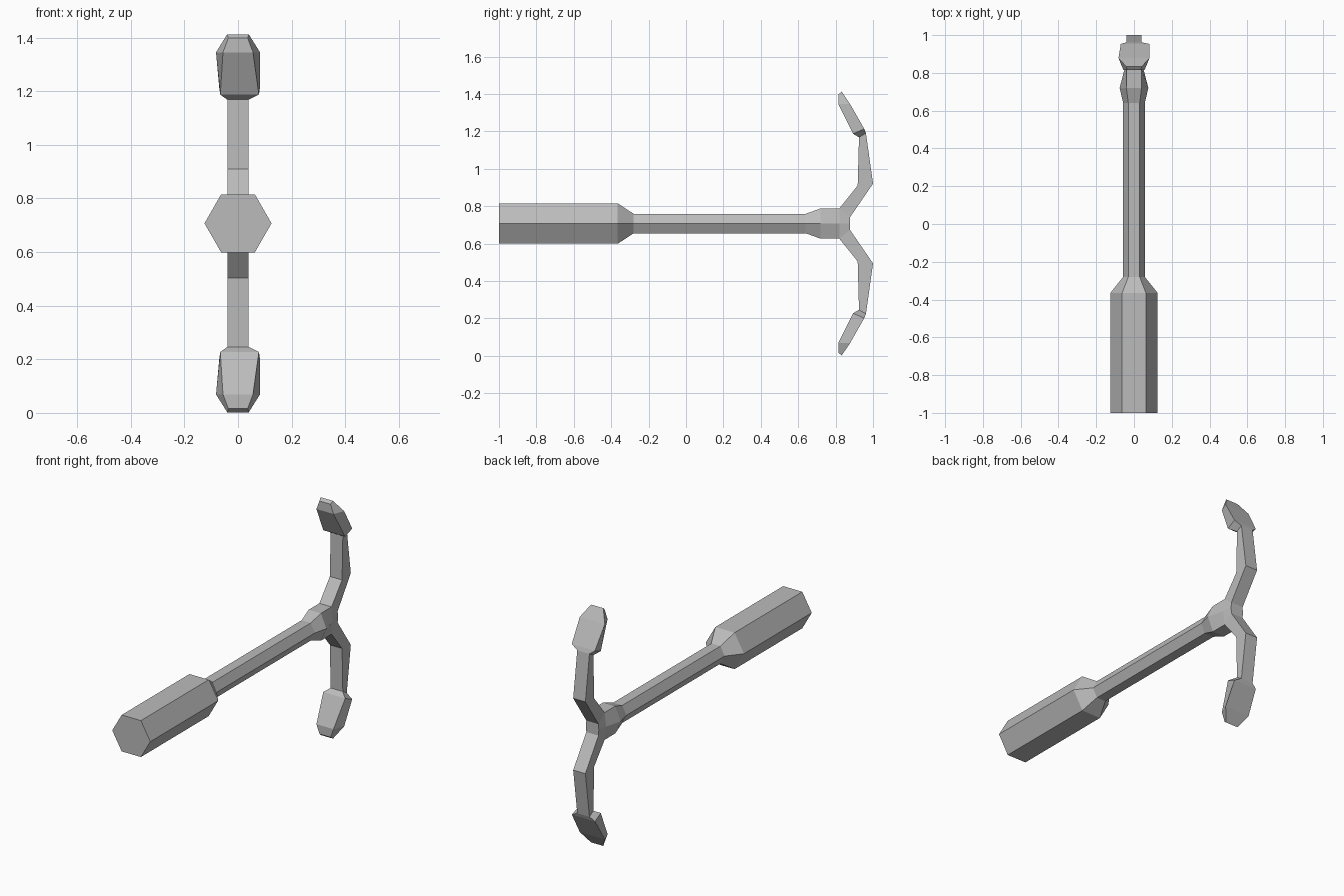
import bpy
import bmesh

cube = bpy.data.objects.get("Cube")
if cube:
    bpy.data.objects.remove(cube, do_unlink=True)

AXIS_Z = 0.707

grey = bpy.data.materials.new("plain grey")
grey.use_nodes = True
colour = (0.50, 0.50, 0.50, 1)
grey.diffuse_color = colour
grey.node_tree.nodes["Principled BSDF"].inputs["Base Color"].default_value = colour


def loft(name, rings):
    """Skin a list of equal-length point rings and cap both ends."""
    bm = bmesh.new()
    loops = [[bm.verts.new(p) for p in ring] for ring in rings]
    count = len(loops[0])
    for a, b in zip(loops, loops[1:]):
        for i in range(count):
            j = (i + 1) % count
            bm.faces.new((a[i], a[j], b[j], b[i]))
    bm.faces.new(loops[0])
    bm.faces.new(loops[-1])
    bmesh.ops.recalc_face_normals(bm, faces=bm.faces)
    mesh = bpy.data.meshes.new(name)
    bm.to_mesh(mesh)
    bm.free()
    mesh.materials.append(grey)
    obj = bpy.data.objects.new(name, mesh)
    bpy.context.collection.objects.link(obj)
    return obj


def hexagon(y, half_x, flat, half_z):
    """Six-sided section across the shaft, with corners to the sides."""
    outline = [(half_x, 0), (flat, half_z), (-flat, half_z),
               (-half_x, 0), (-flat, -half_z), (flat, -half_z)]
    return [(x, y, AXIS_Z + z) for x, z in outline]


def section(side, inner, outer, inner_x, outer_x, trim=0):
    """Four-sided section of an arm or pad; side is 1 for up, -1 for down."""
    (yi, zi), (yo, zo) = inner, outer
    return [(x, y, AXIS_Z + side * (z - AXIS_Z)) for x, y, z in (
        (inner_x, yi, zi), (trim - inner_x, yi, zi),
        (trim - outer_x, yo, zo), (outer_x, yo, zo))]


# Thick grip, thin rod and flared hub along one axis
loft("handle", [hexagon(-1, 0.125, 0.063, 0.108),
                hexagon(-0.365, 0.125, 0.063, 0.108),
                hexagon(-0.28, 0.057, 0.03, 0.052)])
loft("shaft", [hexagon(-0.28, 0.057, 0.03, 0.052),
               hexagon(0.64, 0.057, 0.03, 0.052)])
loft("hub", [hexagon(0.64, 0.057, 0.03, 0.052),
             hexagon(0.72, 0.076, 0.04, 0.081),
             hexagon(0.82, 0.05, 0.04, 0.081),
             hexagon(0.877, 0.042, 0.04, 0.034)])

# Bent arms with angled end pads, one up and one down
for label, side in (("upper", 1), ("lower", -1)):
    loft(label + "_arm", [
        section(side, (0.82, 0.788), (0.877, 0.741), 0.04, 0.04),
        section(side, (0.918, 0.91), (1.0, 0.92), 0.04, 0.04),
        section(side, (0.925, 1.17), (0.962, 1.19), 0.04, 0.04)])
    loft(label + "_pad", [
        section(side, (0.925, 1.168), (0.962, 1.19), 0.04, 0.04),
        section(side, (0.893, 1.187), (0.953, 1.213), 0.078, 0.082, 0.012),
        section(side, (0.815, 1.345), (0.878, 1.345), 0.056, 0.082),
        section(side, (0.815, 1.398), (0.833, 1.412), 0.036, 0.04)])
